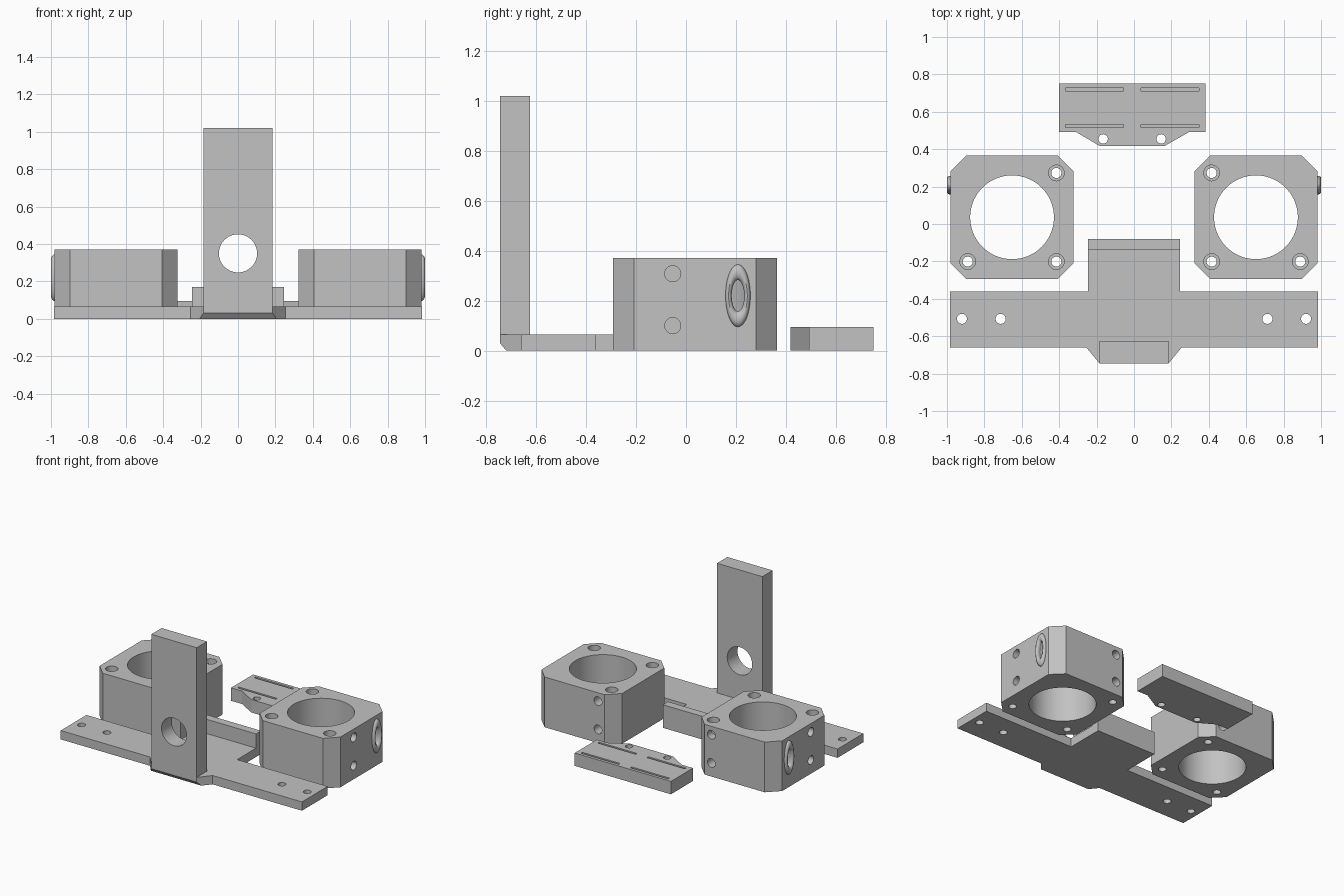
import bpy, bmesh, math
from mathutils import Vector, Matrix

cube = bpy.data.objects.get("Cube")
if cube:
    bpy.data.objects.remove(cube)

grey = bpy.data.materials.new("light grey")
grey.use_nodes = True
colour = (0.54, 0.54, 0.54, 1)
grey.diffuse_color = colour
grey.node_tree.nodes["Principled BSDF"].inputs["Base Color"].default_value = colour


def make(name, bm):
    bmesh.ops.recalc_face_normals(bm, faces=bm.faces)
    mesh = bpy.data.meshes.new(name)
    bm.to_mesh(mesh)
    bm.free()
    mesh.materials.append(grey)
    ob = bpy.data.objects.new(name, mesh)
    bpy.context.collection.objects.link(ob)
    return ob


def prism(name, points, offset):
    """Extrude a flat outline along an offset vector."""
    bm = bmesh.new()
    face = bm.faces.new([bm.verts.new(p) for p in points])
    top = bmesh.ops.extrude_face_region(bm, geom=[face])["geom"]
    bmesh.ops.translate(bm, vec=offset,
                        verts=[v for v in top if isinstance(v, bmesh.types.BMVert)])
    return make(name, bm)


def slab(name, outline, z0, z1):
    return prism(name, [(x, y, z0) for x, y in outline], (0, 0, z1 - z0))


def box(name, x0, x1, y0, y1, z0, z1):
    return slab(name, [(x0, y0), (x1, y0), (x1, y1), (x0, y1)], z0, z1)


def rod(a, b, r, segs=32, stretch=1.0):
    """Cylinder cutter from a to b; stretch widens it along z."""
    a, b = Vector(a), Vector(b)
    d = b - a
    turn = Vector((0, 0, 1)).rotation_difference(d).to_matrix().to_4x4()
    bm = bmesh.new()
    bmesh.ops.create_cone(bm, cap_ends=True, segments=segs, radius1=r, radius2=r,
                          depth=d.length, matrix=turn)
    bmesh.ops.scale(bm, vec=(1, 1, stretch), verts=bm.verts)
    bmesh.ops.translate(bm, vec=(a + b) / 2, verts=bm.verts)
    return make("cutter", bm)


def smooth(ob):
    bpy.ops.object.select_all(action="DESELECT")
    ob.select_set(True)
    bpy.context.view_layer.objects.active = ob
    bpy.ops.object.shade_smooth_by_angle(angle=math.radians(30))


def carve(ob, cutters):
    """Subtract every cutter, bake the result and drop the cutters."""
    for c in cutters:
        c.hide_render = True
        mod = ob.modifiers.new("cut", "BOOLEAN")
        mod.operation, mod.solver, mod.object = "DIFFERENCE", "EXACT", c
    bpy.context.view_layer.update()
    deps = bpy.context.evaluated_depsgraph_get()
    mesh = bpy.data.meshes.new_from_object(ob.evaluated_get(deps))
    ob.modifiers.clear()
    ob.data = mesh
    for c in cutters:
        bpy.data.objects.remove(c)
    smooth(ob)


# T-shaped base plate with tapered front tab, bevelled underneath
half = [(0.185, -0.745), (0.255, -0.66), (0.983, -0.66), (0.983, -0.36),
        (0.245, -0.36), (0.245, -0.08)]
base = slab("base_plate", half + [(-x, y) for x, y in reversed(half)], 0, 0.065)
cuts = [rod((s * x, -0.507, -0.1), (s * x, -0.507, 0.2), 0.027)
        for s in (-1, 1) for x in (0.713, 0.92)]
cuts.append(prism("cutter", [(-0.5, -0.75, 0.036), (-0.5, -0.715, -0.006),
                             (-0.5, -0.75, -0.006)], (1, 0, 0)))
carve(base, cuts)

# Rear rib and drilled upright
box("rear_rib", -0.245, 0.245, -0.14, -0.08, 0.065, 0.17)
upright = box("upright", -0.185, 0.185, -0.745, -0.625, 0.065, 1.02)
carve(upright, [rod((0, -1, 0.35), (0, 0, 0.35), 0.102, 64)])

# Mirrored pair of bored blocks
CX, CY, H, TOP, C = 0.652, 0.036, 0.329, 0.37, 0.084
for s, side in ((-1, "right"), (1, "left")):
    k = H - C
    corners = [(H, -k), (H, k), (k, H), (-k, H), (-H, k), (-H, -k), (-k, -H), (k, -H)]
    block = slab(side + "_block", [(s * (CX + x), CY + y) for x, y in corners], 0, TOP)
    cuts = [rod((s * CX, CY, -0.1), (s * CX, CY, 0.6), 0.224, 72)]
    # counterbored bolt holes
    for x, y in ((-1, 1), (-1, -1), (1, -1)):
        px, py = s * (CX + 0.237 * x), CY + 0.237 * y
        cuts.append(rod((px, py, -0.1), (px, py, 0.22), 0.027))
        cuts.append(rod((px, py, 0.2), (px, py, 0.6), 0.042))
    # blind side and rear holes
    for z in (0.1, 0.308):
        cuts.append(rod((s * 0.88, -0.053, z), (s * 1.1, -0.053, z), 0.032))
        cuts.append(rod((s * 0.462, 0.26, z), (s * 0.462, 0.5, z), 0.032))
    # oval port into the bore
    cuts.append(rod((s * 0.75, 0.208, 0.22), (s * 1.1, 0.208, 0.22), 0.028, 32, 2.4))
    carve(block, cuts)

    # raised oval rim around the port
    bpy.ops.mesh.primitive_torus_add(major_radius=0.75, minor_radius=0.25,
                                     major_segments=48, minor_segments=16)
    rim = bpy.context.object
    rim.name = side + "_port_rim"
    rim.data.transform(Matrix.Translation((s * 0.98, 0.208, 0.22))
                       @ Matrix.Rotation(math.pi / 2, 4, "Y")
                       @ Matrix.Diagonal((0.125, 0.05, 0.08, 1)))
    rim.data.materials.append(grey)
    smooth(rim)

# Slotted clamp plate with tapered tab
clamp = slab("slotted_plate", [(-0.402, 0.75), (-0.402, 0.492), (-0.31, 0.492),
                               (-0.185, 0.418), (0.165, 0.418), (0.295, 0.492),
                               (0.382, 0.492), (0.382, 0.75)], 0, 0.095)
cuts = [rod((x, 0.455, -0.1), (x, 0.455, 0.2), 0.025) for x in (-0.165, 0.145)]
for y in (0.525, 0.72):
    for x0, x1 in ((-0.365, -0.055), (0.038, 0.347)):
        cuts.append(box("cutter", x0, x1, y - 0.008, y + 0.008, 0.06, 0.2))
carve(clamp, cuts)
